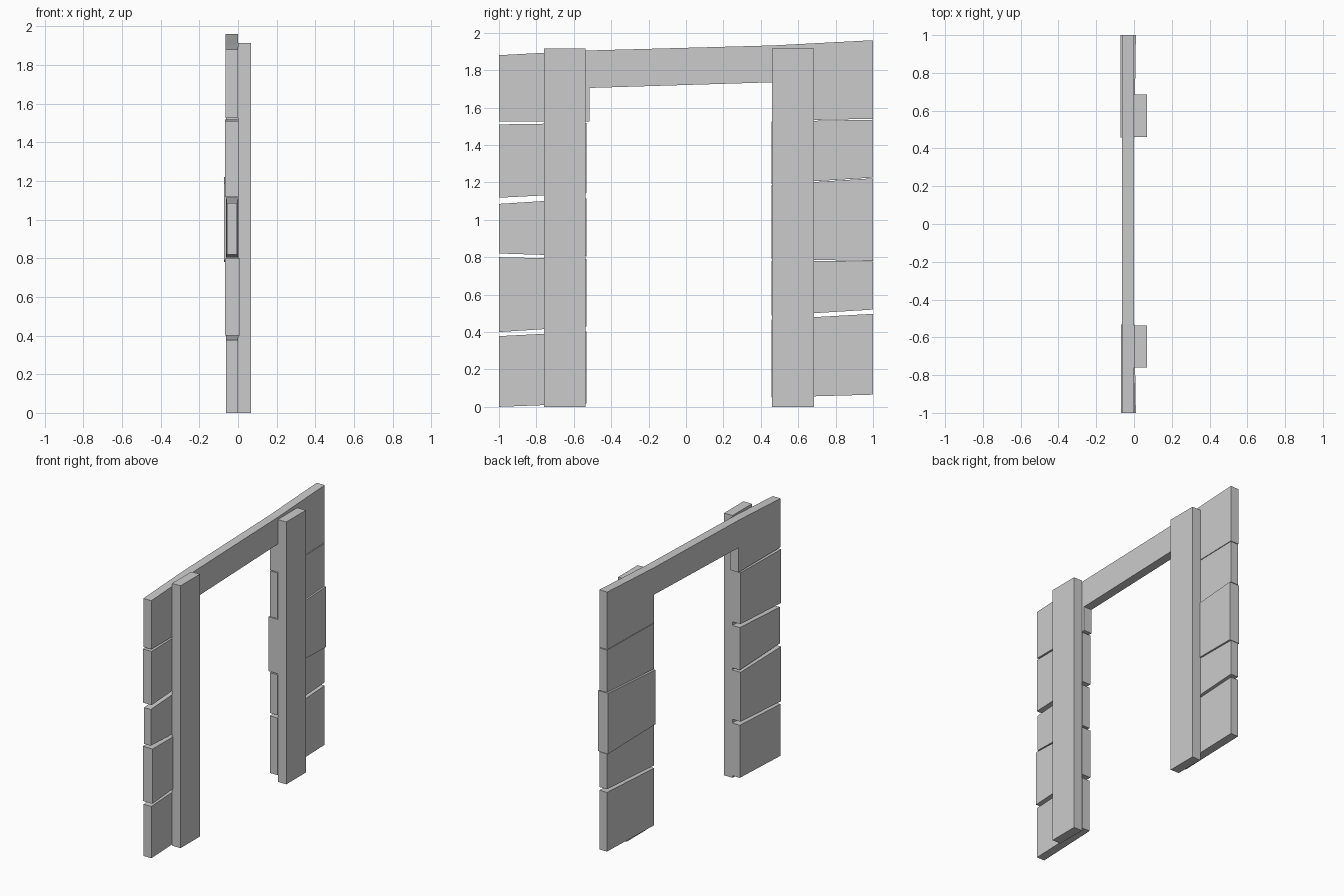
import bpy

if "Cube" in bpy.data.objects:
    bpy.data.objects.remove(bpy.data.objects["Cube"])


def panel(name, outline, x_range, outer_range=None):
    """Extrude a (y, z) outline along x; corners at |y| = 1 may use another x range."""
    n = len(outline)
    outer_range = outer_range or x_range
    verts = []
    for side in (0, 1):
        for y, z in outline:
            r = outer_range if abs(y) > 0.99 else x_range
            verts.append((r[side], y, z))
    faces = [tuple(reversed(range(n))), tuple(range(n, 2 * n))]
    faces += [(i, (i + 1) % n, n + (i + 1) % n, n + i) for i in range(n)]
    mesh = bpy.data.meshes.new(name)
    mesh.from_pydata(verts, [], faces)
    mesh.update()
    obj = bpy.data.objects.new(name, mesh)
    bpy.context.collection.objects.link(obj)
    return obj


def plank(name, y0, y1, z, x_range, outer_range=None):
    """Uneven board; z = bottom at y0, bottom at y1, top at y1, top at y0."""
    panel(name, [(y0, z[0]), (y1, z[1]), (y1, z[2]), (y0, z[3])], x_range, outer_range)


# Upright posts
for name, y0, y1 in (("left_post", -0.76, -0.537), ("right_post", 0.46, 0.685)):
    plank(name, y0, y1, (0, 0, 1.915, 1.915), (0, 0.068))

# Lintel board with a drop at each end
panel("lintel", [(-1, 1.525), (-0.515, 1.525), (-0.515, 1.705), (0.46, 1.735),
                 (0.46, 1.53), (1, 1.54), (1, 1.96), (0.46, 1.932),
                 (-0.53, 1.905), (-1, 1.88)], (-0.064, 0.0))

# Left wall boards, bottom to top
normal = (-0.062, 0.0)
left = [
    ((0.0, 0.018, 0.402, 0.378), normal, None),
    ((0.40, 0.43, 0.79, 0.80), (-0.068, 0.002), (-0.068, 0.01)),
    ((0.82, 0.805, 1.115, 1.085), (-0.062, 0.0), (-0.058, -0.004)),
    ((1.118, 1.142, 1.517, 1.51), (-0.068, 0.0), (-0.068, 0.002)),
]
for i, (z, x, outer) in enumerate(left):
    plank(f"left_board_{i + 1}", -1, -0.532, z, x, outer)

# Right wall boards, bottom to top
right = [
    ((0.05, 0.065, 0.497, 0.467), normal, None),
    ((0.487, 0.52, 0.777, 0.782), normal, None),
    ((0.79, 0.78, 1.222, 1.187), (-0.072, 0.002), (-0.072, 0.01)),
    ((1.192, 1.226, 1.535, 1.525), normal, None),
]
for i, (z, x, outer) in enumerate(right):
    plank(f"right_board_{i + 1}", 0.457, 1, z, x, outer)
